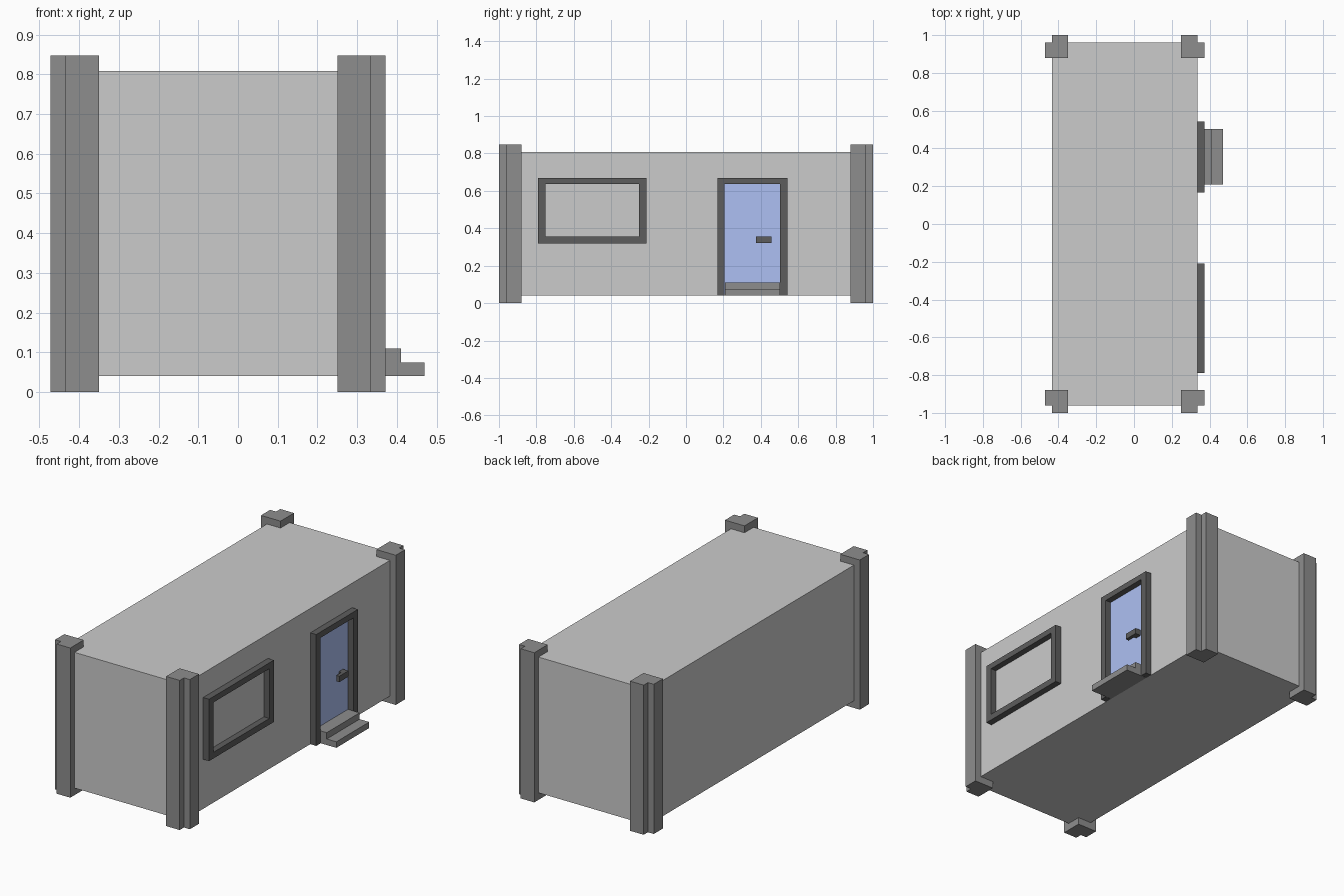
import bpy, bmesh
from mathutils import Vector

if "Cube" in bpy.data.objects:
    bpy.data.objects.remove(bpy.data.objects["Cube"])


def material(name, rgb):
    m = bpy.data.materials.new(name)
    m.diffuse_color = (*rgb, 1)
    m.use_nodes = True
    m.node_tree.nodes["Principled BSDF"].inputs["Base Color"].default_value = m.diffuse_color
    return m


WALL = material("wall_grey", (0.6, 0.6, 0.6))
DARK = material("dark_grey", (0.27, 0.27, 0.27))
TRIM = material("trim_grey", (0.11, 0.11, 0.11))
PANE = material("pane_grey", (0.75, 0.75, 0.75))
BLUE = material("door_blue", (0.42, 0.53, 0.9))


def solid(name, faces, push, mat):
    """Extrude a flat set of faces (lists of points) along push."""
    bm = bmesh.new()
    for pts in faces:
        bm.faces.new([bm.verts.new(p) for p in pts])
    bmesh.ops.remove_doubles(bm, verts=bm.verts, dist=1e-5)
    ext = bmesh.ops.extrude_face_region(bm, geom=bm.faces[:], use_keep_orig=True)
    moved = [g for g in ext["geom"] if isinstance(g, bmesh.types.BMVert)]
    bmesh.ops.translate(bm, verts=moved, vec=Vector(push))
    bmesh.ops.recalc_face_normals(bm, faces=bm.faces)
    me = bpy.data.meshes.new(name)
    bm.to_mesh(me)
    bm.free()
    me.materials.append(mat)
    ob = bpy.data.objects.new(name, me)
    bpy.context.collection.objects.link(ob)
    return ob


def box(name, x, y, z, mat):
    base = [(x[0], y[0], z[0]), (x[1], y[0], z[0]), (x[1], y[1], z[0]), (x[0], y[1], z[0])]
    return solid(name, [base], (0, 0, z[1] - z[0]), mat)


def frame(name, outer, inner, closed, mat):
    """Flat trim on the right wall between two (y, z) outlines."""
    n = len(outer)
    quads = []
    for i in range(n if closed else n - 1):
        j = (i + 1) % n
        quads.append([(WX, *p) for p in (outer[i], outer[j], inner[j], inner[i])])
    return solid(name, quads, (TX - WX, 0, 0), mat)


def rect(y0, y1, z0, z1):
    return [(y0, z0), (y0, z1), (y1, z1), (y1, z0)]


WX, TX = 0.335, 0.372      # wall face and trim face
CX = -0.05                 # centre of the cabin across x

# Cabin body
box("cabin_body", (-0.435, WX), (-0.962, 0.962), (0.04, 0.808), WALL)

# Corner posts: squares with the outer corner notched
profile = [(0.30, 0.88), (0.422, 0.88), (0.422, 0.962), (0.385, 0.962), (0.385, 1.0), (0.30, 1.0)]
for sx, side in ((-1, "left"), (1, "right")):
    for sy, end in ((-1, "front"), (1, "back")):
        pts = [(CX + sx * x, sy * y, 0) for x, y in profile]
        solid(f"corner_post_{end}_{side}", [pts], (0, 0, 0.847), DARK)

# Window
frame("window_frame", rect(-0.79, -0.21, 0.32, 0.67), rect(-0.75, -0.25, 0.355, 0.637), True, TRIM)
box("window_pane", (WX - 0.01, WX + 0.002), (-0.76, -0.24), (0.34, 0.65), PANE)

# Door with its open-bottomed frame
frame("door_frame", rect(0.168, 0.542, 0.04, 0.67), rect(0.207, 0.503, 0.04, 0.637), False, TRIM)
box("door", (WX - 0.01, WX + 0.002), (0.20, 0.51), (0.05, 0.65), BLUE)

# Door handle: stem and lever
box("handle_stem", (WX, 0.354), (0.42, 0.457), (0.322, 0.355), TRIM)
box("handle_lever", (0.353, TX), (0.375, 0.457), (0.322, 0.355), TRIM)

# Two entrance steps, one stepped profile
steps = [(WX, 0.04), (0.47, 0.04), (0.47, 0.074), (0.41, 0.074), (0.41, 0.11), (WX, 0.11)]
solid("entrance_steps", [[(x, 0.208, z) for x, z in steps]], (0, 0.294, 0), DARK)
